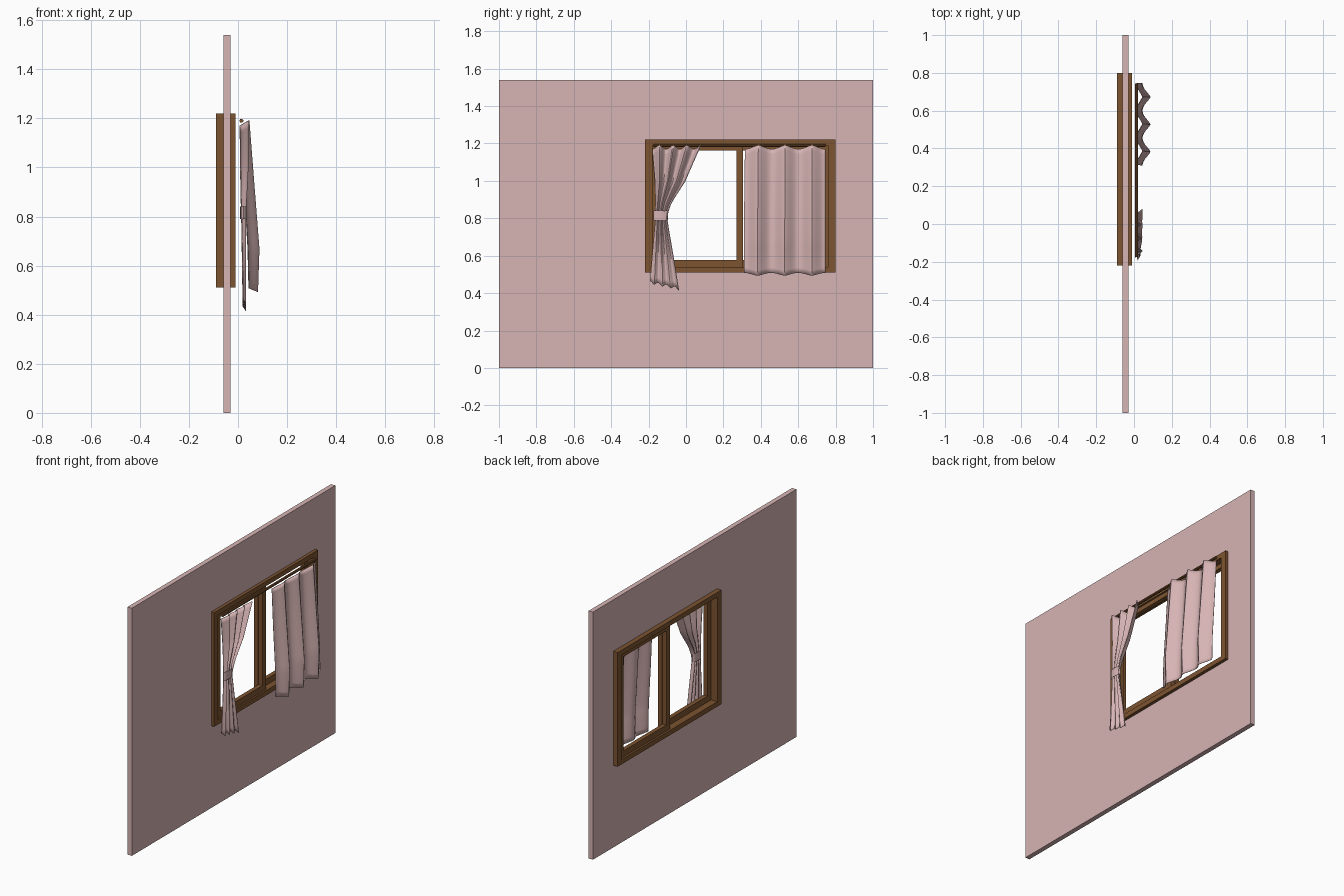
import bpy, bmesh, math

if "Cube" in bpy.data.objects:
    bpy.data.objects.remove(bpy.data.objects["Cube"])


def material(name, rgb):
    m = bpy.data.materials.new(name)
    m.diffuse_color = (*rgb, 1)
    m.use_nodes = True
    m.node_tree.nodes["Principled BSDF"].inputs["Base Color"].default_value = m.diffuse_color
    return m


PINK = material("dusty pink", (0.68, 0.455, 0.455))
WOOD = material("brown wood", (0.205, 0.088, 0.03))


def finish(name, bm, mat, smooth=False):
    me = bpy.data.meshes.new(name)
    bm.to_mesh(me)
    bm.free()
    me.materials.append(mat)
    ob = bpy.data.objects.new(name, me)
    bpy.context.collection.objects.link(ob)
    if smooth:
        bpy.context.view_layer.objects.active = ob
        ob.select_set(True)
        bpy.ops.object.shade_smooth_by_angle(angle=math.radians(35))
        ob.select_set(False)
    return ob


def ring(name, outer, inner, x0, x1, mat):
    """Rectangular frame; outer and inner are (y0, y1, z0, z1)."""
    bm = bmesh.new()

    def loop(r, x):
        y0, y1, z0, z1 = r
        return [bm.verts.new((x, y, z)) for y, z in
                ((y0, z0), (y1, z0), (y1, z1), (y0, z1))]
    loops = [loop(outer, x0), loop(outer, x1), loop(inner, x1), loop(inner, x0)]
    for k in range(4):
        a, b = loops[k], loops[(k + 1) % 4]
        for i in range(4):
            j = (i + 1) % 4
            bm.faces.new((a[i], a[j], b[j], b[i]))
    bmesh.ops.recalc_face_normals(bm, faces=bm.faces)
    return finish(name, bm, mat)


def lerp_table(table, t):
    """Interpolate rows of (t, a, b, ...) smoothly enough for cloth."""
    for p, q in zip(table, table[1:]):
        if t <= q[0]:
            f = (t - p[0]) / (q[0] - p[0])
            return [a + (b - a) * f for a, b in zip(p[1:], q[1:])]
    return table[-1][1:]


def curtain(name, table, folds, phase, hem, nu=48, nv=24):
    """Pleated cloth; table rows are (t, y left, y right, valley x, peak x)."""
    bm = bmesh.new()
    rows = []
    for j in range(nv + 1):
        t = j / nv
        y0, y1, xa, xb = lerp_table(table, t)
        row = []
        for i in range(nu + 1):
            u = i / nu
            s = abs(math.sin(math.pi * (u * folds + phase)))
            w = 1 - abs(math.cos(math.pi * (u * folds + phase)))
            w = 0.55 * w + 0.45 * s * s          # peaked pleat
            top = 1.17 + 0.022 * w
            low = hem[0] + (hem[1] - hem[0]) * u - 0.015 * w
            row.append(bm.verts.new((xa + (xb - xa) * w, y0 + (y1 - y0) * u,
                                     top + (low - top) * t)))
        rows.append(row)
    for a, b in zip(rows, rows[1:]):
        for i in range(nu):
            bm.faces.new((a[i], b[i], b[i + 1], a[i + 1]))
    ob = finish(name, bm, PINK, True)
    mod = ob.modifiers.new("cloth thickness", 'SOLIDIFY')
    mod.thickness = 0.003
    mod.offset = 0
    return ob


# Wall with window opening
ring("wall", (-1, 1, 0, 1.54), (-0.20, 0.785, 0.525, 1.205), -0.06, -0.03, PINK)

# Outer frame and two sliding sashes
ring("window_frame", (-0.22, 0.80, 0.51, 1.22), (-0.18, 0.76, 0.54, 1.19),
     -0.09, -0.01, WOOD)
ring("inner_sash", (-0.18, 0.305, 0.54, 1.19), (-0.145, 0.27, 0.577, 1.162),
     -0.047, -0.02, WOOD)
ring("outer_sash", (0.27, 0.76, 0.54, 1.19), (0.305, 0.725, 0.577, 1.162),
     -0.078, -0.051, WOOD)

# Curtain rod
bpy.ops.mesh.primitive_cylinder_add(vertices=10, radius=0.008, depth=0.92,
                                    location=(0.014, 0.285, 1.19),
                                    rotation=(math.pi / 2, 0, 0))
rod = bpy.context.object
rod.name = "curtain_rod"
rod.data.materials.append(WOOD)

# Hanging curtain, swinging out towards the hem
curtain("open_curtain", [(0, 0.315, 0.745, 0.012, 0.045),
                         (0.35, 0.312, 0.745, 0.024, 0.064),
                         (0.75, 0.31, 0.745, 0.040, 0.086),
                         (1, 0.31, 0.745, 0.044, 0.080)],
        3, 0, (0.508, 0.508))

# Gathered curtain, pinched at the tie
curtain("tied_curtain", [(0, -0.180, 0.080, 0.008, 0.045),
                         (0.25, -0.165, -0.005, 0.010, 0.042),
                         (0.40, -0.163, -0.080, 0.012, 0.036),
                         (0.49, -0.165, -0.103, 0.014, 0.032),
                         (0.56, -0.165, -0.095, 0.015, 0.032),
                         (0.80, -0.180, -0.063, 0.018, 0.032),
                         (1, -0.192, -0.038, 0.020, 0.032)],
        3.5, 0, (0.465, 0.43))

# Tie band
bm = bmesh.new()
bmesh.ops.create_cone(bm, cap_ends=False, segments=16, radius1=1, radius2=1, depth=1)
for v in bm.verts:
    v.co = (0.022 + 0.013 * v.co.x, -0.135 + 0.04 * v.co.y,
            0.815 + 0.052 * v.co.z)
finish("curtain_tie", bm, PINK, True)
